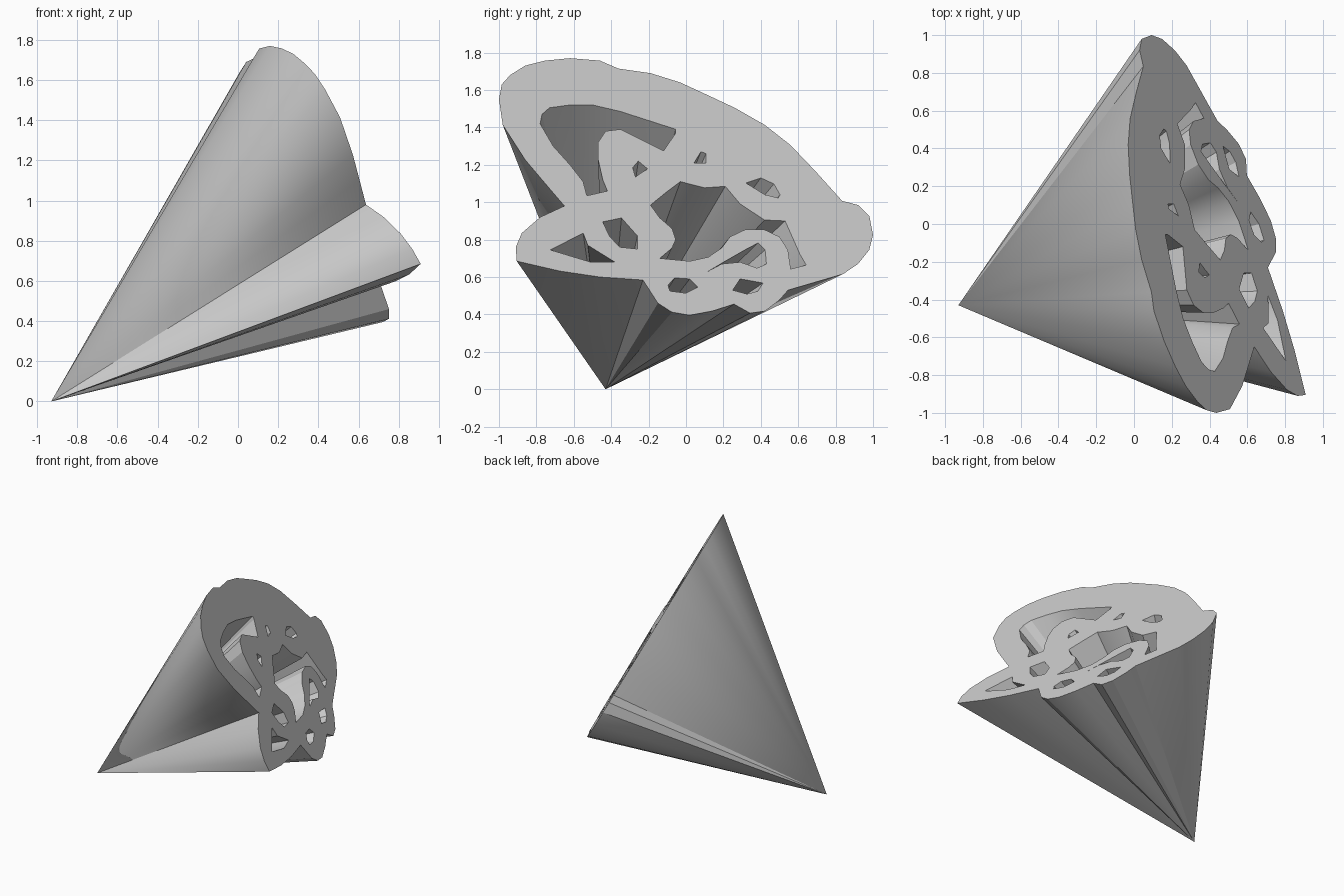
import bpy, bmesh, math
from mathutils import Vector

APEX = Vector((-0.93, -0.43, 0.0))


def on_face(y, z):
    """Place a (y, z) profile point on the tilted flat face."""
    return Vector((0.965 - 0.385 * y - 0.59 * z, y, z))


# Outer rim of the face
rim = [(-1, 1.55), (-.985, 1.63), (-.94, 1.68), (-.86, 1.73), (-.755, 1.757),
       (-.62, 1.77), (-.46, 1.757), (-.36, 1.714), (-.19, 1.69), (-.03, 1.64),
       (.10, 1.58), (.26, 1.505), (.42, 1.414), (.557, 1.307), (.69, 1.168),
       (.835, 1.007), (.92, .985), (.98, .927), (1, .825), (.98, .745),
       (.92, .67), (.84, .616), (.546, .53), (.50, .477), (.423, .418),
       (.343, .407), (.257, .455), (.14, .418), (.02, .396), (-.075, .412),
       (-.15, .46), (-.23, .584), (-.46, .60), (-.675, .632), (-.905, .685),
       (-.91, .76), (-.878, .835), (-.78, .92), (-.65, .98), (-.755, 1.103),
       (-.86, 1.227), (-.98, 1.414)]

# Hooked opening in the upper lobe
hook_hole = [(-.78, 1.42), (-.77, 1.47), (-.73, 1.505), (-.62, 1.52),
             (-.50, 1.52), (-.35, 1.485), (-.055, 1.39), (-.055, 1.37),
             (-.12, 1.275), (-.35, 1.39), (-.43, 1.38), (-.47, 1.32),
             (-.47, 1.23), (-.445, 1.12), (-.42, 1.06), (-.53, 1.035),
             (-.55, 1.11), (-.62, 1.20), (-.71, 1.30)]

# Large opening in the middle, wrapping around a curled tongue
middle_hole = [(-.19, .985), (-.11, 1.05), (-.03, 1.11), (.10, 1.077),
               (.21, 1.085), (.29, .99), (.42, .905), (.53, .90),
               (.57, .81), (.61, .72), (.643, .664), (.56, .643),
               (.545, .745), (.50, .815), (.42, .853), (.315, .853),
               (.235, .815), (.19, .755), (.12, .707), (.02, .685),
               (-.14, .70), (-.075, .755), (-.055, .80), (-.075, .86),
               (-.14, .916)]

# Opening inside the curled tongue
tongue_hole = [(.10, .62), (.21, .685), (.315, .745), (.385, .782),
               (.423, .745), (.43, .67), (.38, .648), (.29, .68), (.19, .67)]

# Small openings
wedge_hole = [(-.725, .745), (-.55, .835), (-.525, .77), (-.38, .68), (-.51, .68)]
leaf_hole = [(-.445, .895), (-.345, .916), (-.26, .82), (-.26, .75),
             (-.355, .76), (-.41, .82)]
notch_hole = [(-.285, 1.185), (-.255, 1.22), (-.205, 1.178), (-.24, 1.157), (-.27, 1.135)]
upper_hole = [(.043, 1.21), (.08, 1.27), (.107, 1.26), (.107, 1.21)]
side_hole = [(.32, 1.103), (.40, 1.13), (.47, 1.098), (.503, 1.04), (.493, 1.023), (.423, 1.04)]
lower_hole = [(-.096, .557), (-.06, .595), (.02, .59), (.064, .546), (0, .514), (-.086, .525)]
corner_hole = [(.25, .53), (.29, .59), (.412, .568), (.385, .525), (.327, .509)]

loops = [rim, hook_hole, middle_hole, tongue_hole, wedge_hole, leaf_hole,
         notch_hole, upper_hole, side_hole, lower_hole, corner_hole]

bm = bmesh.new()
tip = bm.verts.new(APEX)
edges = []
for loop in loops:
    ring = [bm.verts.new(on_face(*p)) for p in loop]
    for a, b in zip(ring, ring[1:] + ring[:1]):
        edges.append(bm.edges.new((a, b)))

# Flat pierced face
bmesh.ops.triangle_fill(bm, edges=edges, use_beauty=True,
                        normal=Vector((1, 0.385, 0.59)).normalized())
# Walls tapering from every loop to the tip
for e in edges:
    bm.faces.new((e.verts[0], e.verts[1], tip))
bmesh.ops.recalc_face_normals(bm, faces=bm.faces[:])

# Make sure the pierced face looks outward
cap = next(f for f in bm.faces if tip not in f.verts)
if cap.normal.x < 0:
    bmesh.ops.reverse_faces(bm, faces=bm.faces[:])

mesh = bpy.data.meshes.new("pierced_cone")
bm.to_mesh(mesh)
bm.free()
cone = bpy.data.objects.new("pierced_cone", mesh)
bpy.context.collection.objects.link(cone)

grey = bpy.data.materials.new("light grey")
grey.diffuse_color = (0.6, 0.6, 0.6, 1)
mesh.materials.append(grey)

bpy.context.view_layer.objects.active = cone
cone.select_set(True)
bpy.ops.object.shade_smooth_by_angle(angle=math.radians(25))
